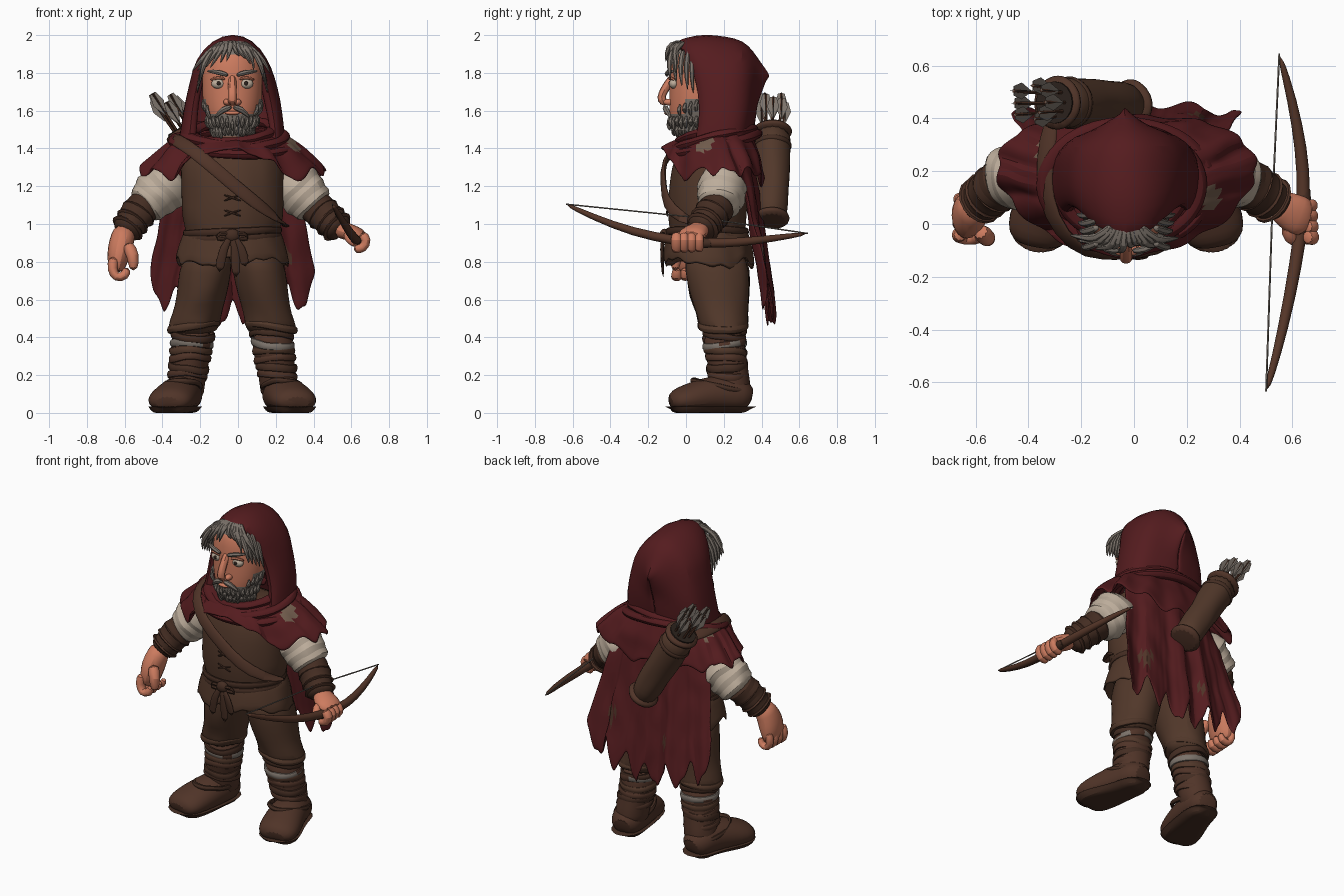
import bpy, bmesh, math, random
from mathutils import Vector, noise

random.seed(4)
if "Cube" in bpy.data.objects:
    bpy.data.objects.remove(bpy.data.objects["Cube"])
C = -0.03          # body centre line
PARTS = []

def material(name, rgb):
    m = bpy.data.materials.new(name)
    m.use_nodes = True
    m.diffuse_color = (*rgb, 1)
    m.node_tree.nodes["Principled BSDF"].inputs["Base Color"].default_value = (*rgb, 1)
    return m

RED = material("dark red cloth", (.09, .0115, .0135))
BROWN = material("brown cloth", (.083, .039, .023))
LEATHER = material("dark leather", (.058, .026, .016))
BOOT = material("boot leather", (.08, .034, .021))
SKIN = material("skin", (.61, .2, .115))
CREAM = material("cream linen", (.51, .42, .33))
GREY = material("grey hair", (.2, .17, .145))
WOOD = material("bow wood", (.09, .036, .021))
DARK = material("near black", (.025, .016, .012))
PATCH = material("tan patch", (.17, .11, .075))

def finish(name, me, mat, sub=0, thick=0):
    me.materials.append(mat)
    ob = bpy.data.objects.new(name, me)
    bpy.context.collection.objects.link(ob)
    if thick:
        mod = ob.modifiers.new("thickness", "SOLIDIFY")
        mod.thickness, mod.offset = thick, 0
    if sub:
        ob.modifiers.new("smooth", "SUBSURF").levels = sub
        ob.modifiers["smooth"].render_levels = sub
    PARTS.append(ob)
    return ob

def skin(name, rows, mat, wrap=True, caps=True, loop=False, sub=1, thick=0, rough=0):
    """Join rows of points into a surface."""
    bm = bmesh.new()
    vs = [[bm.verts.new(Vector(p) + noise.noise_vector(Vector(p) * 11) * rough) for p in r] for r in rows]
    n, k = len(rows[0]), len(rows)
    for i in range(k if loop else k - 1):
        for j in range(n if wrap else n - 1):
            a, b = vs[i], vs[(i + 1) % k]
            bm.faces.new((a[j], a[(j + 1) % n], b[(j + 1) % n], b[j]))
    if caps and not loop:
        bm.faces.new(vs[0])
        bm.faces.new(vs[-1])
    bmesh.ops.recalc_face_normals(bm, faces=bm.faces)
    me = bpy.data.meshes.new(name)
    bm.to_mesh(me)
    bm.free()
    return finish(name, me, mat, sub, thick)

def sweep(name, pts, rad, mat, sides=10, loop=False, ref=(0, 0, 1), sub=1, clamp=None, rough=0):
    """Elliptical section along a path; a radius may be a number or a pair."""
    pts, ref, k = [Vector(p) for p in pts], Vector(ref), len(pts)
    rad = rad if isinstance(rad, list) else [rad] * k
    rows = []
    for i, p in enumerate(pts):
        t = pts[(i + 1) % k] - pts[i - 1] if loop else pts[min(i + 1, k - 1)] - pts[max(i - 1, 0)]
        u = t.cross(ref).normalized()
        w = u.cross(t).normalized()
        a, b = rad[i] if isinstance(rad[i], tuple) else (rad[i], rad[i])
        row = [p + u * a * math.cos(q) + w * b * math.sin(q)
               for q in (math.tau * j / sides for j in range(sides))]
        if clamp:
            for v in row:
                v.z = min(max(v.z, clamp[0]), clamp[1])
        rows.append(row)
    return skin(name, rows, mat, loop=loop, sub=sub, rough=rough)

def limb(name, a, b, radii, mat, **kw):
    a, b, n = Vector(a), Vector(b), len(radii) - 1
    return sweep(name, [a.lerp(b, i / n) for i in range(n + 1)], radii, mat, sides=16, ref=(0, 1, 0), **kw)

def hoop(name, c, rx, ry, r, mat, dip=0, lean=0):
    pts = [(c[0] + rx * math.cos(q), c[1] + ry * math.sin(q), c[2] + dip * math.sin(q) + lean * math.cos(q))
           for q in (math.tau * i / 24 for i in range(24))]
    return sweep(name, pts, r, mat, sides=6, loop=True, rough=.008)

def shell(name, rings, mat, n=36, jag=0, caps=True, thick=0, rough=.006):
    rows = [[(x + rx * math.cos(q), y + ry * math.sin(q), z) for q in (math.tau * j / n for j in range(n))]
            for z, x, y, rx, ry in rings]
    if jag:
        rows[-1] = [(x, y, z + random.uniform(-jag, jag)) for x, y, z in rows[-1]]
    return skin(name, rows, mat, caps=caps, thick=thick, rough=rough)

def ball(name, c, r, mat):
    bm = bmesh.new()
    bmesh.ops.create_uvsphere(bm, u_segments=16, v_segments=10, radius=1)
    for v in bm.verts:
        v.co = Vector([c[i] + v.co[i] * r[i] for i in range(3)])
    me = bpy.data.meshes.new(name)
    bm.to_mesh(me)
    bm.free()
    return finish(name, me, mat)

def paint(ob, mat, rule):
    ob.data.materials.append(mat)
    for f in ob.data.polygons:
        if rule(f.center):
            f.material_index = len(ob.data.materials) - 1

# torso, tunic skirt and belt
shell("torso", [(.85, C, .12, .25, .20), (.95, C, .12, .24, .20), (1.03, C, .115, .275, .21), (1.15, C, .115, .27, .21),
                (1.3, C, .13, .28, .21), (1.4, C, .14, .25, .18), (1.45, C, .14, .15, .13)], BROWN, rough=.012)
shell("tunic_skirt", [(.96, C, .12, .25, .21), (.88, C, .12, .275, .225), (.79, C, .12, .30, .235)],
      BROWN, n=44, jag=.04, caps=False, thick=.015, rough=.012)
for z in (.925, .96):
    hoop("belt", (C, .115, z), .255, .215, (.012, .022), LEATHER, lean=.01)
ball("belt_knot", (C, -.115, .94), (.04, .025, .035), LEATHER)
for s, end in ((-1, .74), (1, .77), (.3, .71)):
    sweep("belt_tail", [(C, -.115, .94), (C + .05 * s, -.132, .88), (C + .07 * s, -.12, end)], [(.012, .012), (.024, .01), (.03, .008)],
          LEATHER, ref=(0, 1, 0))
for s in (-1, 1):
    sweep("belt_bow_loop", [(C, -.12, .94), (C + .07 * s, -.125, .96), (C + .1 * s, -.105, .91), (C, -.12, .93)], .013, LEATHER, sides=6)
for z in (1.04, 1.12):
    for s in (-1, 1):
        sweep("tunic_lace", [(C - .05 * s, -.096, z), (C, -.104, z + .02), (C + .05 * s, -.096, z + .035)], .007, LEATHER, sides=5)

# legs, shin wraps and boots, mirrored
for s in (-1, 1):
    X = lambda d: C + s * d
    shell("trouser_leg", [(.88, X(.12), .15, .13, .17), (.74, X(.145), .17, .143, .172), (.62, X(.165), .18, .135, .16),
                          (.52, X(.19), .19, .128, .135), (.46, X(.205), .195, .138, .135), (.41, X(.21), .2, .11, .11)], BROWN, n=18, rough=.02)
    shell("boot_shaft", [(.45, X(.21), .2, .11, .11), (.34, X(.215), .205, .112, .112), (.24, X(.23), .225, .1, .105),
                         (.15, X(.245), .24, .1, .105), (.06, X(.25), .24, .1, .105)], BOOT, n=18, rough=.008)
    for i, m in enumerate((BOOT, LEATHER, BOOT, BROWN, GREY, LEATHER)):
        wrap = hoop("shin_wrap", (X(.238 - i * .006), .222 - i * .004, .2 + i * .042), .1 + .002 * i, .1 + .002 * i, (.012, .024), m,
                    dip=random.uniform(-.02, .02), lean=random.uniform(-.015, .015))
        if m == GREY:
            paint(wrap, BOOT, lambda c: noise.noise(c * 14) > .15)
    hoop("knee_cuff", (X(.205), .195, .46), .125, .12, (.018, .025), BROWN, lean=-.02 * s)
    hoop("boot_strap", (X(.265), .18, .14), .102, .145, (.014, .018), LEATHER, dip=-.03)
    path = [(X(.245), .35, .07), (X(.25), .3, .09), (X(.265), .2, .1), (X(.295), .09, .085), (X(.325), 0, .07), (X(.34), -.055, .06), (X(.345), -.085, .05)]
    sweep("boot_foot", path, [(.06, .06), (.1, .09), (.108, .11), (.12, .1), (.128, .08), (.112, .066), (.07, .035)],
          BOOT, sides=16, clamp=(.025, 1))
    sweep("boot_sole", path, [(.06, .12), (.102, .14), (.106, .14), (.118, .14), (.128, .14), (.11, .14), (.06, .12)],
          LEATHER, sides=20, clamp=(0, .035))

# arms: sleeves and bracers
SLEEVE = [.08, .115, .12, .14, .12, .14, .115, .125, .09]
BRACE = [.075, .1, .09, .102, .088, .095, .08, .086, .065]
for shoulder, elbow, cuff, wrist in (((-.32, .2, 1.26), (-.51, .17, 1.08), (-.48, .17, 1.12), (-.605, .07, .95)),
                                     ((.25, .2, 1.26), (.42, .17, 1.08), (.39, .18, 1.11), (.55, .07, .96))):
    limb("sleeve", shoulder, elbow, SLEEVE, CREAM, rough=.02)
    limb("bracer", cuff, wrist, BRACE, LEATHER, rough=.01)
    a, b = Vector(cuff), Vector(wrist)
    for f in (.35, .6, .8):
        limb("bracer_cord", a.lerp(b, f), a.lerp(b, f + .07), [.09, .102 - .01 * f, .09 - .01 * f], BOOT, sub=0)

# right hand hangs half closed, left hand grips the bow
sweep("right_palm", [(-.595, .08, .98), (-.61, .055, .93), (-.625, .035, .87), (-.64, .03, .8), (-.64, .03, .74)],
      [(.06, .055), (.068, .075), (.07, .095), (.058, .095), (.035, .08)], SKIN, ref=(0, 1, 0))
sweep("right_thumb", [(-.59, -.02, .9), (-.55, -.06, .83), (-.555, -.055, .75)], [.038, .036, .024], SKIN, ref=(0, 1, 0))
sweep("left_palm", [(.53, .08, .98), (.57, .06, .96), (.62, .03, .95), (.67, .02, .93)],
      [(.055, .05), (.07, .05), (.085, .042), (.07, .032)], SKIN)
sweep("left_thumb", [(.58, .0, .95), (.59, -.06, .92), (.63, -.07, .885)], [.032, .028, .02], SKIN)
for i in range(4):
    y, g = -.04 + i * .045, .031 - .002 * i
    sweep("right_finger", [(-.655, y, .83), (-.67, y, .76), (-.645, y - .01, .712), (-.595, y - .01, .725), (-.585, y - .01, .77)],
          [g, g, g, g, .7 * g], SKIN, ref=(0, 1, 0))
    y = -.05 + i * .04
    sweep("left_finger", [(.65, y, .95), (.685, y, .915), (.665, y, .87), (.61, y, .865)], [g, g, g, .8 * g], SKIN, ref=(0, 1, 0))

# bow and string
tip, tail = (.5, -.635, 1.105), (.55, .645, .95)
sweep("bow", [tip, (.54, -.5, 1.04), (.59, -.28, .955), (.63, -.05, .91), (.645, .12, .897), (.635, .28, .902), (.6, .47, .925), tail],
      [.012, .017, .024, .027, .027, .025, .019, .011], WOOD)
sweep("bow_grip", [(.628, -.09, .914), (.64, .04, .902), (.645, .16, .897)], .031, LEATHER)
sweep("bowstring", [tip, (.525, .1, 1.03), tail], .004, GREY, sides=5, sub=0)

# head: hair on top and beard below coloured by height
head = shell("head", [(1.38, C, .08, .09, .1), (1.47, C, .06, .09, .11), (1.52, C, .05, .12, .13), (1.58, C, .055, .145, .145), (1.66, C, .06, .16, .15),
                      (1.75, C, .06, .16, .148), (1.83, C, .065, .16, .148), (1.9, C, .07, .14, .14), (1.95, C, .08, .09, .1)], SKIN, n=28, rough=0)
paint(head, GREY, lambda c: c.z > 1.91 or 1.49 < c.z < 1.6 or (c.z < 1.7 and abs(c.x - C) > .13))
sweep("nose", [(C, -.06, 1.79), (C, -.098, 1.74), (C, -.125, 1.69), (C, -.135, 1.658), (C, -.1, 1.632)],
      [.026, .026, .028, .03, .024], SKIN, sides=6, ref=(0, -1, 0))
ball("lower_lip", (C, -.1, 1.588), (.04, .016, .011), SKIN)
for s in (-1, 1):
    X = lambda d: C + s * d
    ball("nostril", (X(.028), -.09, 1.645), (.02, .03, .018), SKIN)
    ball("eye_white", (X(.075), -.064, 1.743), (.036, .025, .027), CREAM)
    ball("iris", (X(.072), -.087, 1.745), (.011, .005, .012), DARK)
    sweep("eyelid", [(X(.035), -.085, 1.765), (X(.075), -.088, 1.778), (X(.12), -.06, 1.762)], .01, SKIN, sides=6)
    sweep("eyebrow", [(X(.018), -.1, 1.785), (X(.07), -.103, 1.805), (X(.14), -.06, 1.81)], [.013, .018, .007], GREY, sides=6)
    sweep("moustache", [(X(0), -.112, 1.62), (X(.05), -.108, 1.61), (X(.095), -.08, 1.56)], [.015, .022, .008], GREY, sides=6)
    for i in range(5):
        y = -.07 + i * .03
        sweep("side_lock", [(X(.1), y, 1.93), (X(.16), y - .025, 1.84), (X(.165 + .006 * i), y - .01, 1.76 - .02 * i)], [.016, .02, .004], GREY, sides=6)
for i in range(17):
    a = math.pi * (i / 16 - .5) * 1.05
    x, y = math.sin(a), math.cos(a)
    for k, z in enumerate((1.66 - .05 * y, 1.575, 1.53)):
        r = (.152, .135, .11)[k]
        drop = random.uniform(.05, .075)
        if k or abs(x) > .75:
            sweep("beard_lock", [(C + r * x, .05 - r * y, z), (C + (r + .008) * x, .037 - r * y, z - drop * .6),
                                 (C + r * .85 * x, .045 - r * .95 * y, z - drop - .01)], [.016, .021, .004], GREY, sides=6)
for i in range(12):
    a = i / 5.5 - 1
    r, d = random.uniform(-.025, .025), .05 * abs(a)
    sweep("fringe_lock", [(C + .05 * a, .0, 1.965), (C + .11 * a, -.085 + d / 2 + r / 2, 1.955 - .6 * d), (C + .17 * a, -.1 + d + r / 2, 1.915 - d),
                          (C + .215 * a + r, -.1 + 1.2 * d + r, 1.875 - 1.4 * d + r)], [.018, .02, .015, .003], GREY, sides=6)

# hood: arches from the turned-in lip to the drooping tip, closed at the back
ARCH = [(1, 0), (.95, .2), (.88, .4), (.79, .6), (.66, .77), (.38, .93), (0, 1)]
ARCH = ARCH + [(-x, z) for x, z in ARCH[-2::-1]]
hood = [(-.035, .06, .2, 1.945), (-.06, .04, .235, 1.98), (.0, .07, .257, 2.003), (.1, .12, .275, 2.01), (.2, .2, .28, 2.0), (.3, .26, .26, 1.985),
        (.36, .295, .215, 1.92), (.395, .315, .15, 1.86), (.425, .325, .08, 1.82), (.44, .33, .03, 1.8), (.44, .33, .002, 1.79)]
skin("hood", [[(C + x * w, yb + .03 * math.sin(math.pi * f) + (yt - yb) * f ** 4, 1.41 + (zt - 1.41) * f) for x, f in ARCH] for yt, yb, w, zt in hood],
     RED, wrap=False, caps=False, thick=.016, rough=.018)
for i in range(4):
    hoop("cowl_fold", (C, .135 + .005 * i, 1.49 - .022 * i), .215 + .033 * i, .17 + .02 * i, (.036, .03), RED, dip=.055, lean=.016 * (-1) ** i)

# ragged shoulder mantle, open at the chest
N, rows, ends = 72, [], []
for j in range(N):
    q = math.tau * j / N
    gap = min(1, max(0, 1.7 - abs(math.degrees(q) - 268) / 22))
    ends.append(1.18 + .08 * abs(math.cos(q)) + .17 * gap + .05 * abs((j % 6) / 3 - 1) + random.uniform(-.025, .02))
for i in range(11):
    t, row = i / 10, []
    for j, e in enumerate(ends):
        q = math.tau * j / N
        top = 1.48 + .04 * math.sin(q)
        fold = 1 + .03 * t * math.sin(j * 1.2)
        row.append((C + (.21 + .28 * t ** .85) * math.cos(q) * fold,
                    .14 + (.16 + .105 * t ** .7) * math.sin(q) * fold + .075 * t * abs(math.cos(q)) ** 1.5, top + (e - top) * t ** 1.4))
    rows.append(row)
mantle = skin("mantle", rows, RED, caps=False, thick=.014, rough=.012)
paint(mantle, PATCH, lambda c: (c.xy - Vector((.28, .1))).length < .045 or (c.xy - Vector((-.33, .27))).length < .035)

# torn cape down the back
COLS = 49
hem = [.44 + .13 * abs(j / 24 - 1) + .17 * abs((j % 8) / 4 - 1) ** 2 + random.uniform(-.03, .03) for j in range(COLS)]
rows = []
for i in range(15):
    v, row = i / 14, []
    for j in range(COLS):
        u = j / 24 - 1
        row.append((C + u * (.31 + .13 * v), .345 + .11 * v - .1 * u * u * (1 - .6 * v) + .014 * math.sin(j * .55) * (.4 + v), 1.38 + (hem[j] - 1.38) * v))
    rows.append(row)
cape = skin("cape", rows, RED, wrap=False, caps=False, thick=.012, rough=.012)
paint(cape, BOOT, lambda c: (c - Vector((.24, c.y, .83))).length < .045 or (c - Vector((-.15, c.y, .75))).length < .03)

# quiver, strap and arrows
mouth, base = Vector((-.295, .46, 1.5)), Vector((0, .455, 1.01))
axis = (mouth - base).normalized()
limb("quiver", base, mouth, [.07, .088, .09, .092, .094, .096, .098], BROWN, rough=.012)
for f, m in ((.0, BOOT), (.78, LEATHER), (.94, BOOT)):
    p = base.lerp(mouth, f)
    limb("quiver_band", p, p + axis * .05, [.09 + .01 * f, .097 + .01 * f, .09 + .01 * f], m, rough=.006)
limb("quiver_opening", mouth, mouth + axis * .015, [.08, .08], DARK, sub=0)
for i in range(8):
    q = i * .8
    off = Vector((.045 * math.cos(q), .045 * math.sin(q), 0))
    end = mouth + off * 1.4 + axis * random.uniform(.14, .23)
    sweep("arrow_shaft", [mouth + off - axis * .1, end], .007, WOOD, sides=6, ref=(0, 1, 0), sub=0)
    for r, e in (((.032, .002), (.018, .002)), ((.002, .032), (.002, .018))):
        sweep("arrow_feather", [end - axis * .13, end - axis * .06, end], [(.004, .002), r, e], GREY, sides=4, ref=(0, 1, 0), sub=0)
sweep("quiver_strap", [(-.31, .4, 1.45), (-.34, .25, 1.46), (-.34, .1, 1.45), (-.28, -.04, 1.42), (-.17, -.125, 1.335), (-.04, -.12, 1.22), (.09, -.112, 1.115),
                       (.21, -.035, 1.03), (.265, .12, .98)], (.038, .014), BOOT, ref=(-.35, -.8, .5))

# smooth shading with sharp edges kept
bpy.ops.object.select_all(action="DESELECT")
for ob in PARTS:
    ob.select_set(True)
bpy.context.view_layer.objects.active = PARTS[0]
bpy.ops.object.shade_smooth_by_angle(angle=math.radians(40))
